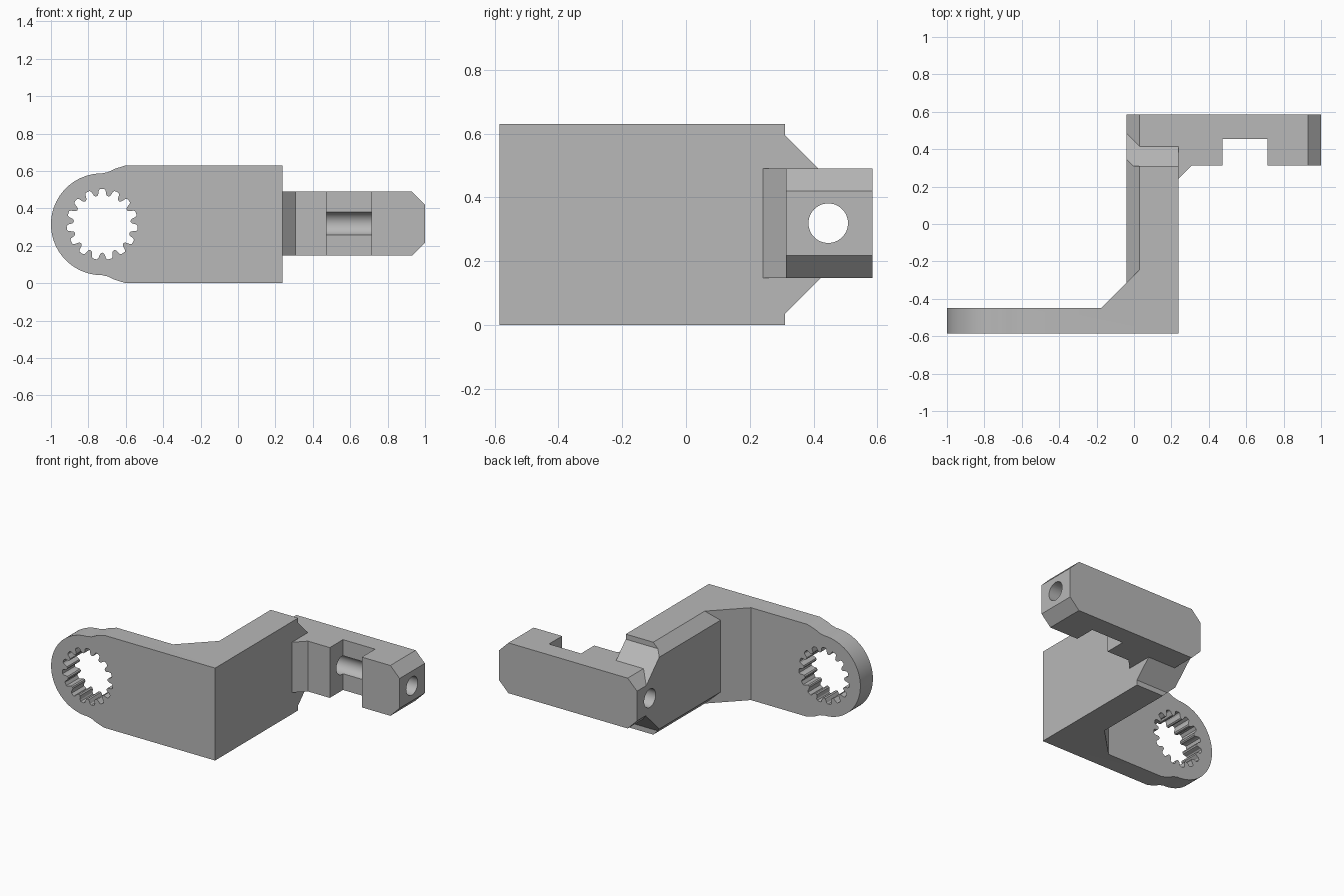
import bpy, bmesh
from math import sin, cos, pi, radians

cube = bpy.data.objects.get("Cube")
if cube:
    bpy.data.objects.remove(cube, do_unlink=True)

grey = bpy.data.materials.new("mid_grey")
grey.use_nodes = True
grey.diffuse_color = (0.48, 0.48, 0.48, 1)
grey.node_tree.nodes["Principled BSDF"].inputs["Base Color"].default_value = (0.48, 0.48, 0.48, 1)


def prism(name, outline, axis, lo, hi):
    """Extrude a 2D outline along one axis; the outline uses the other two in order."""
    def place(p, t):
        co = list(p)
        co.insert("xyz".index(axis), t)
        return co
    bm = bmesh.new()
    face = bm.faces.new([bm.verts.new(place(p, lo)) for p in outline])
    ext = bmesh.ops.extrude_face_region(bm, geom=[face])
    for v in ext["geom"]:
        if isinstance(v, bmesh.types.BMVert):
            v.co["xyz".index(axis)] = hi
    bmesh.ops.recalc_face_normals(bm, faces=bm.faces[:])
    mesh = bpy.data.meshes.new(name)
    bm.to_mesh(mesh)
    bm.free()
    mesh.materials.append(grey)
    obj = bpy.data.objects.new(name, mesh)
    bpy.context.collection.objects.link(obj)
    return obj


def combine(obj, other, operation):
    """Apply a boolean with another part, then discard that part."""
    mod = obj.modifiers.new("combine", "BOOLEAN")
    mod.operation, mod.object, mod.solver = operation, other, "EXACT"
    bpy.context.view_layer.objects.active = obj
    bpy.ops.object.modifier_apply(modifier=mod.name)
    bpy.data.objects.remove(other, do_unlink=True)


def ring(cx, cy, r, n, a0=0.0, a1=2 * pi, closed=True):
    steps = n if closed else n - 1
    return [(cx + r * cos(a0 + (a1 - a0) * i / steps),
             cy + r * sin(a0 + (a1 - a0) * i / steps)) for i in range(n)]


H, MID = 0.63, 0.315          # body height and its middle
BACK, FACE = -0.04, 0.237     # wall thickness in x
C = 0.07                      # edge chamfer

# Front plate with a rounded eye and a flared neck
neck = [(-0.60, H), (-0.66, 0.611), (-0.695, 0.594)]
eye = ring(-0.728, MID, 0.272, 49, pi / 2, 3 * pi / 2, closed=False)
plate = [(FACE, 0), (FACE, H)] + neck + eye + [(x, H - z) for x, z in reversed(neck)]
bracket = prism("bracket", plate, "y", -0.585, -0.45)

# Upright wall with chamfered back edges
wall_outline = [(FACE, 0), (FACE, H), (BACK + C, H), (BACK, H - C), (BACK, C), (BACK + C, 0)]
wall = prism("wall", wall_outline, "y", -0.5, 0.31)

# Corner brace between plate and wall
brace = prism("corner_brace", [(-0.175, -0.45), (0.03, -0.245), (0.1, -0.245),
                               (0.1, -0.5), (-0.175, -0.5)], "z", 0, H)

# Tapered gusset that leads from the wall into the arm
gusset = prism("gusset", [(0.29, 0.615), (0.49, 0.415), (0.49, 0.215), (0.29, 0.015)],
               "x", BACK, FACE)
combine(gusset, prism("gusset_limit", wall_outline, "y", 0.2, 0.6), "INTERSECT")

# Side arm with a clip notch, a root fillet and chamfered ends
Z0, Z1 = 0.147, 0.49
arm = prism("arm", [(BACK, 0.585), (1, 0.585), (1, 0.313), (0.715, 0.313), (0.715, 0.455),
                    (0.473, 0.455), (0.473, 0.313), (0.308, 0.313), (FACE, 0.242),
                    (0.2, 0.242), (0.2, 0.29), (BACK, 0.29)], "z", Z0, Z1)
ends = [(BACK + C, Z0), (1 - C, Z0), (1, Z0 + C), (1, Z1 - C),
        (1 - C, Z1), (BACK + C, Z1), (BACK, Z1 - C), (BACK, Z0 + C)]
combine(arm, prism("arm_limit", ends, "y", 0.1, 0.7), "INTERSECT")

for part in (wall, brace, gusset, arm):
    combine(bracket, part, "UNION")

# Pin bore running the length of the arm
combine(bracket, prism("pin_bore", ring(0.446, 0.319, 0.062, 48), "x", -0.2, 1.2), "DIFFERENCE")

# Splined opening through the eye
TEETH = 15
pitch = 2 * pi / TEETH
tooth = [(-0.10, 0.182), (-0.06, 0.19), (0.06, 0.19), (0.10, 0.182),
         (0.12, 0.167), (0.15, 0.156), (0.209, 0.152), (0.268, 0.156), (0.298, 0.167)]
spline = [(-0.726 + r * sin(a + i * pitch), MID + r * cos(a + i * pitch))
          for i in range(TEETH) for a, r in tooth]
combine(bracket, prism("spline_cutter", spline, "y", -0.8, -0.3), "DIFFERENCE")

# Smooth the round surfaces, keep machined edges sharp
bpy.ops.object.select_all(action="DESELECT")
bracket.select_set(True)
bpy.context.view_layer.objects.active = bracket
bpy.ops.object.shade_smooth_by_angle(angle=radians(25))
